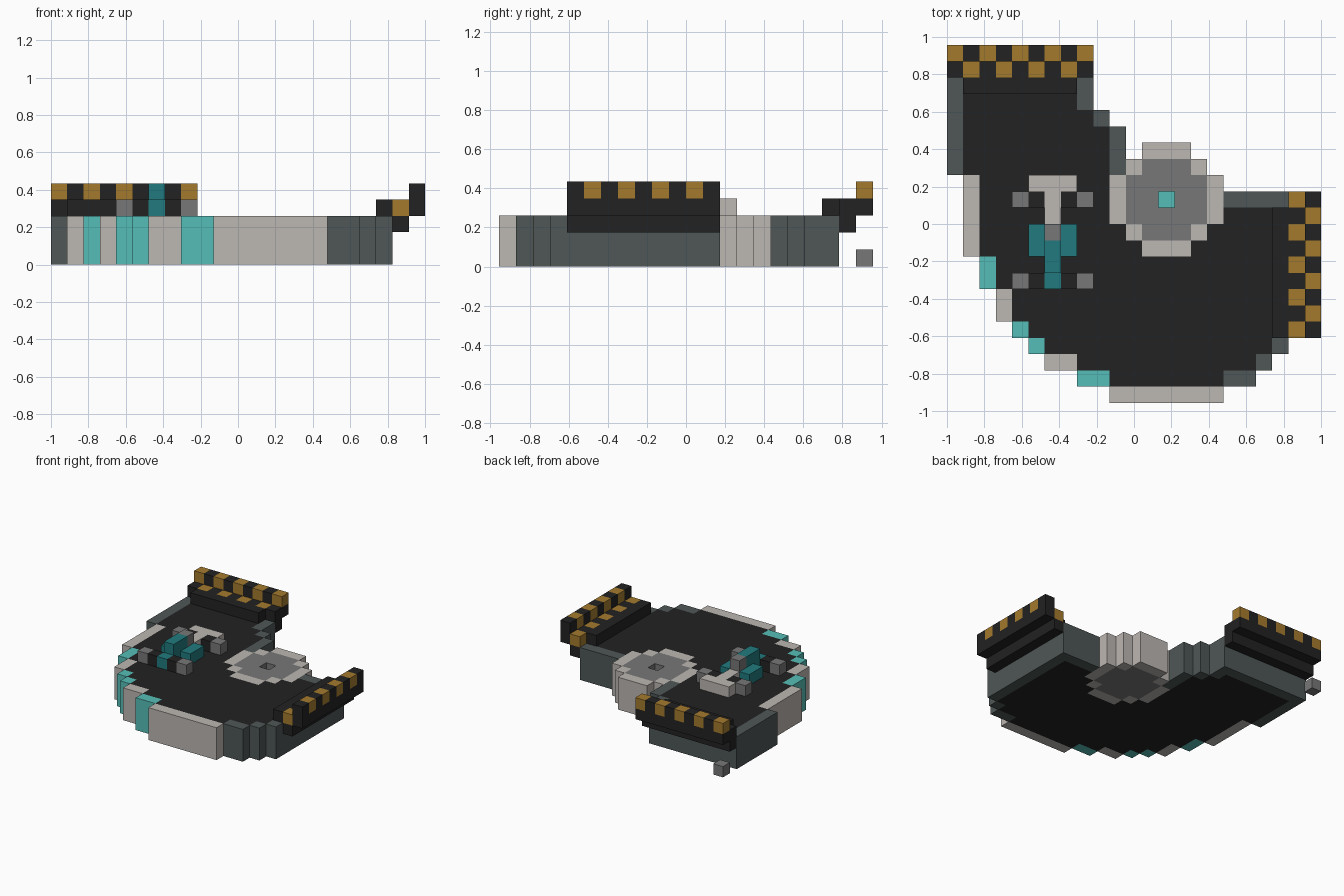
import bpy
import bmesh
from mathutils import Vector

cube = bpy.data.objects.get("Cube")
if cube:
    bpy.data.objects.remove(cube, do_unlink=True)

CELL = 2 / 23
ORIGIN = Vector((-1, -11 * CELL, 0))


def linear(v):
    return ((v + 0.055) / 1.055) ** 2.4 if v > 0.04 else v / 12.92


def material(name, *rgb):
    col = [linear(v / 255) for v in rgb] + [1]
    mat = bpy.data.materials.new(name)
    mat.diffuse_color = col
    mat.use_nodes = True
    bsdf = next(n for n in mat.node_tree.nodes if n.type == 'BSDF_PRINCIPLED')
    bsdf.inputs["Base Color"].default_value = col
    bsdf.inputs["Roughness"].default_value = 0.9
    return mat


MATS = {
    "black": material("black", 34, 34, 34),
    "slate": material("slate", 78, 87, 86),
    "beige": material("beige", 188, 183, 178),
    "grey": material("grey", 119, 119, 119),
    "amber": material("amber", 164, 122, 45),
    "aqua": material("aqua", 86, 190, 183),
    "teal": material("teal", 33, 122, 126),
}
NAMES = list(MATS)
cells = {}  # grid position -> (part, colour)


def block(part, colour, xs, ys, zs):
    """Fill a box of cells; each range is (first, last) inclusive or one index."""
    spans = [(s, s) if isinstance(s, int) else s for s in (xs, ys, zs)]
    for x in range(spans[0][0], spans[0][1] + 1):
        for y in range(spans[1][0], spans[1][1] + 1):
            for z in range(spans[2][0], spans[2][1] + 1):
                cells[x, y, z] = (part, colour)


# Outer rim: slate, beige and aqua wall sections
BODY = (0, 2)
for colour, xs, ys in [
    ("slate", 0, (14, 19)), ("slate", (0, 8), 19), ("slate", 8, 18),
    ("slate", 9, 17), ("slate", 10, (13, 16)),
    ("beige", 1, (9, 13)), ("aqua", 2, (7, 8)), ("beige", 3, (5, 6)),
    ("aqua", 4, 4), ("aqua", 5, 3), ("beige", (6, 7), 2),
    ("aqua", (8, 9), 1), ("beige", (10, 16), 0),
    ("slate", (17, 18), 1), ("slate", 19, 2), ("slate", 20, (3, 12)),
    ("slate", (17, 20), 12),
]:
    block("rim", colour, xs, ys, BODY)

# Deck: fills each row between its rim walls
for y in range(20):
    row = [c[0] for c in cells if c[1] == y]
    for x in range(min(row), max(row)):
        if (x, y, 0) not in cells:
            block("deck", "black", x, y, BODY)

# Round hub with a beige ring, grey middle and sunken aqua light
HX, HY = 13, 12
for dx in range(-3, 4):
    for dy in range(-3, 4):
        reach, far = abs(dx) + abs(dy), max(abs(dx), abs(dy))
        if reach <= 4:
            inner = reach <= 3 and far <= 2
            block("hub", "grey" if inner else "beige", HX + dx, HY + dy, BODY)
del cells[HX, HY, 2]
block("hub_light", "aqua", HX, HY, 1)

# Striped barriers: the same stepped section along the back and the left side
for part, place in [
    ("back_barrier", lambda along, out: (along, 19 + out)),
    ("left_barrier", lambda along, out: (20 + out, 12 - along)),
]:
    for n in range(9):
        even = n % 2 == 0
        side = part == "left_barrier"
        if n != 8 and (n > 0):
            block(part, "black", *place(n, 0), 3)
        elif side and n == 8:
            block(part, "black", *place(n, 0), 3)
        block(part, "black", *place(n, 1), 2)
        block(part, "amber" if even == side else "black", *place(n, 1), 3)
        block(part, "black", *place(n, 2), 3)
        block(part, "amber" if even != side else "black", *place(n, 2), 4)

# Small parked craft on the deck
block("craft_tail", "beige", (5, 7), 13, 3)
block("craft_tail", "beige", 6, (11, 12), 3)
block("craft_body", "teal", (5, 7), (9, 10), 3)
block("craft_body", "teal", 6, (7, 8), 3)
block("craft_cabin", "teal", 6, (8, 9), 4)
block("craft_cabin", "grey", 6, 10, 4)
for y in (7, 12):
    for x, tip in ((5, 4), (7, 8)):
        block("craft_struts", "black", x, y, 3)
        block("craft_pods", "grey", tip, y, 3)

# Loose block behind the body
block("loose_block", "grey", 0, 21, 0)

# Turn the filled cells into clean outer surfaces, one object per part
for part in dict.fromkeys(p for p, _ in cells.values()):
    bm = bmesh.new()
    for pos, (owner, colour) in cells.items():
        if owner != part:
            continue
        for axis in range(3):
            for sign in (-1, 1):
                step = [0, 0, 0]
                step[axis] = sign
                if tuple(a + b for a, b in zip(pos, step)) in cells:
                    continue
                normal = Vector(step)
                u = Vector([float(k == (axis + 1) % 3) for k in range(3)])
                v = normal.cross(u)
                mid = Vector(pos) + Vector((0.5, 0.5, 0.5)) + normal / 2
                ring = [mid + (a * u + b * v) / 2
                        for a, b in ((-1, -1), (1, -1), (1, 1), (-1, 1))]
                face = bm.faces.new([bm.verts.new(ORIGIN + p * CELL) for p in ring])
                face.material_index = NAMES.index(colour)
    bmesh.ops.remove_doubles(bm, verts=bm.verts[:], dist=0.001)
    bmesh.ops.dissolve_limit(bm, angle_limit=0.01, verts=bm.verts[:],
                             edges=bm.edges[:], delimit={'MATERIAL'})
    mesh = bpy.data.meshes.new(part)
    bm.to_mesh(mesh)
    bm.free()
    for mat in MATS.values():
        mesh.materials.append(mat)
    bpy.context.collection.objects.link(bpy.data.objects.new(part, mesh))
